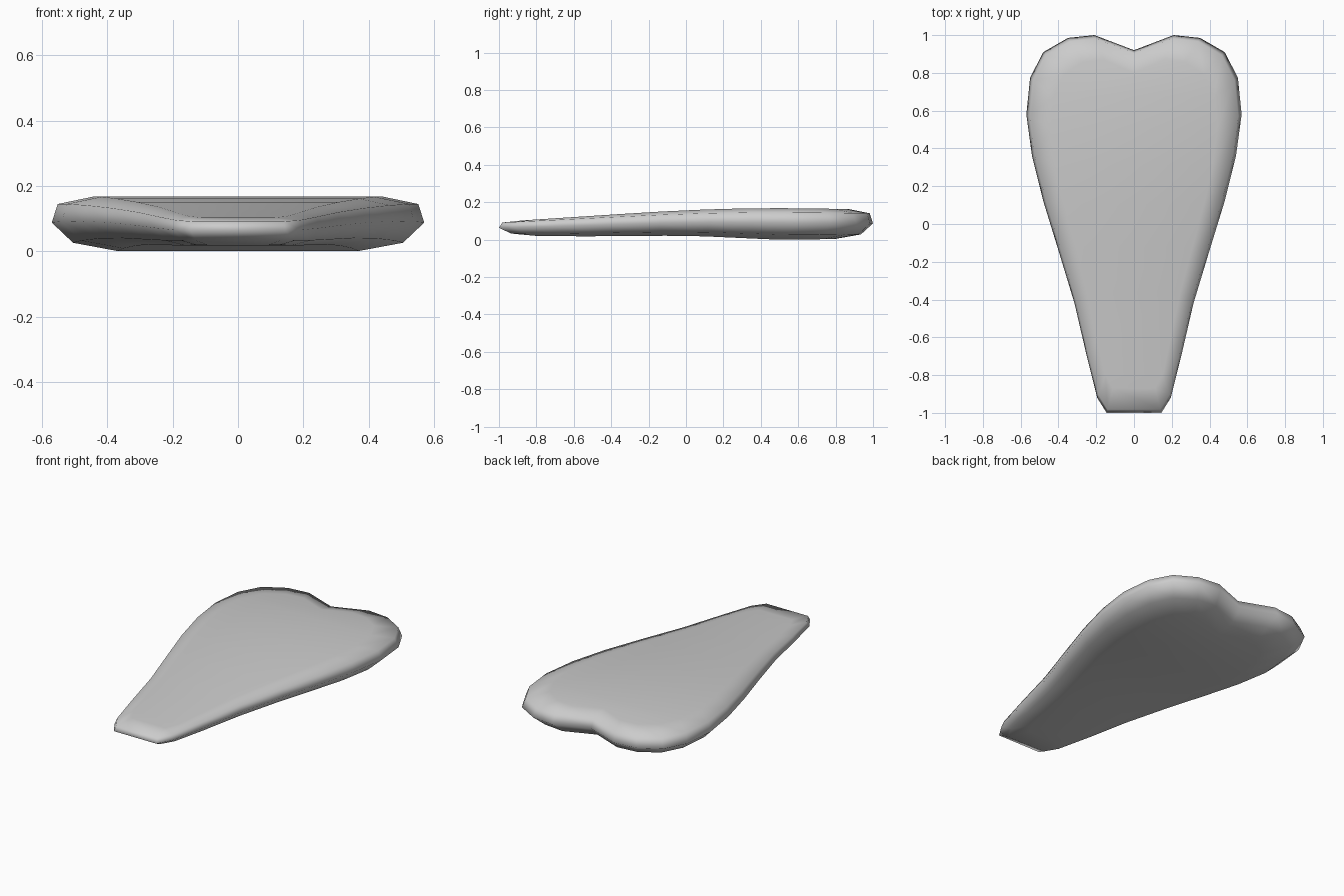
import bpy, bmesh

if "Cube" in bpy.data.objects:
    bpy.data.objects.remove(bpy.data.objects["Cube"])

# Right half of the outline, from the notch round to the narrow end
outline = [(0, .92), (.21, 1), (.35, .985), (.48, .91), (.55, .775), (.57, .58),
           (.54, .36), (.48, .12), (.40, -.14), (.315, -.42), (.25, -.70),
           (.195, -.92), (.145, -1)]
# Rounded edge, bottom to top: (inset, share of the thickness)
edge = [(.20, 0), (.065, .15), (0, .52), (.018, .86), (.13, 1)]
TOP = [(-1, .103), (-.4, .137), (0, .158), (.4, .168), (.7, .168), (1, .163)]
BOTTOM = [(-1, .02), (-.6, .017), (0, .022), (.58, .001), (.8, 0), (1, .004)]


def height(table, y):
    for (y0, z0), (y1, z1) in zip(table, table[1:]):
        if y <= y1:
            return z0 + (z1 - z0) * (y - y0) / (y1 - y0)
    return table[-1][1]


bm = bmesh.new()
rings = []
full = outline + [(-x, y) for x, y in reversed(outline[1:])]
for inset, share in edge:
    ring = []
    for x, y in full:
        low, high = height(BOTTOM, y), height(TOP, y)
        ring.append(bm.verts.new((x * (1 - inset / .57), y * (1 - inset),
                                  low + share * (high - low))))
    rings.append(ring)

# Rounded rim
n = len(full)
for a, b in zip(rings, rings[1:]):
    for i in range(n):
        j = (i + 1) % n
        bm.faces.new((a[i], a[j], b[j], b[i]))

# Broad faces: a fan around the notch, then strips down to the narrow end
for ring in (rings[0], rings[-1]):
    for i in range(1, 4):
        bm.faces.new((ring[0], ring[i], ring[i + 1]))
        bm.faces.new((ring[0], ring[n - i], ring[n - i - 1]))
    bm.faces.new((ring[0], ring[4], ring[n - 4]))
    for i in range(4, len(outline) - 1):
        bm.faces.new((ring[i], ring[i + 1], ring[n - i - 1], ring[n - i]))

bmesh.ops.recalc_face_normals(bm, faces=bm.faces[:])
for f in bm.faces:
    f.smooth = True
mesh = bpy.data.meshes.new("petal")
bm.to_mesh(mesh)
bm.free()
bpy.context.collection.objects.link(bpy.data.objects.new("petal", mesh))
